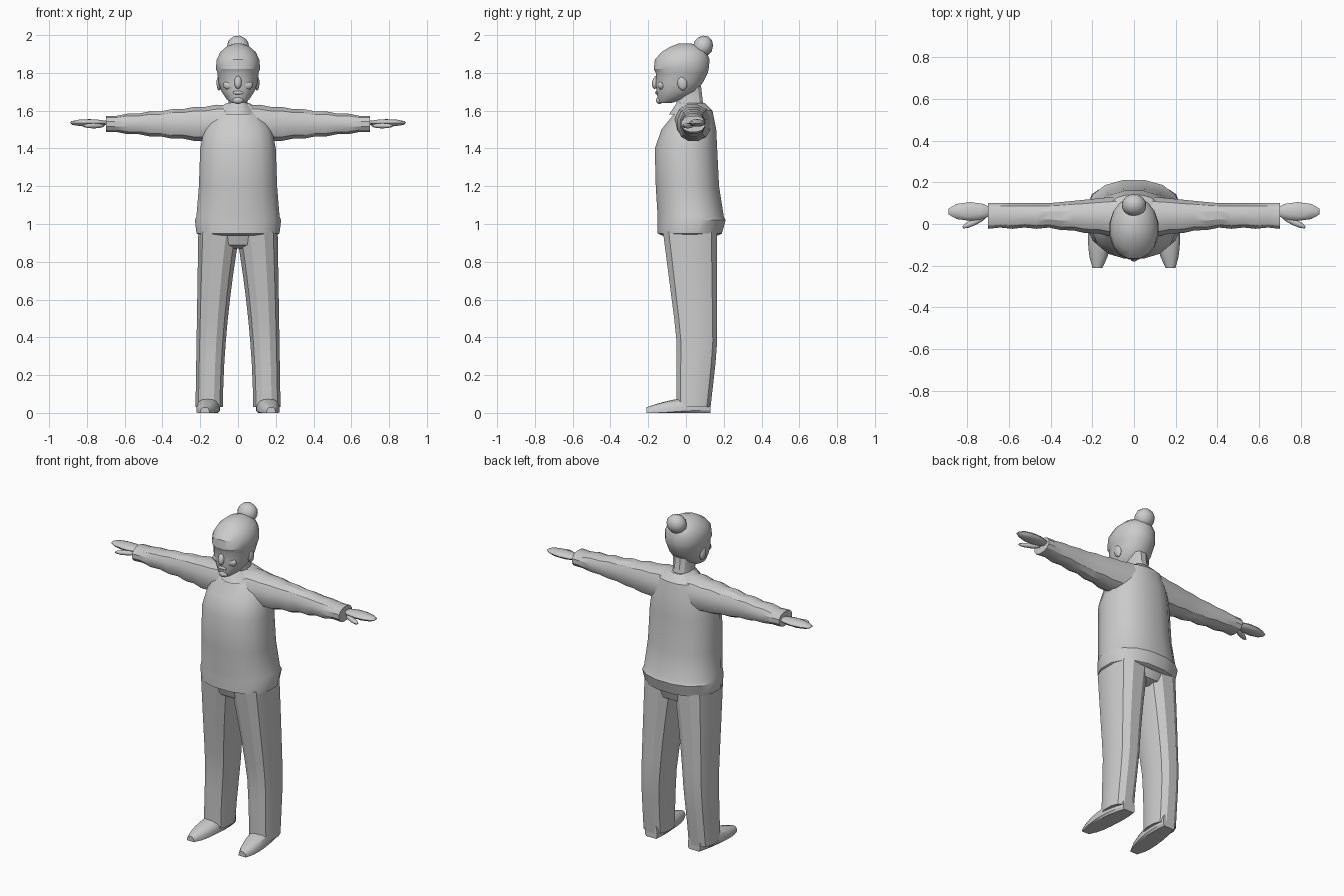
import bpy, bmesh, math
from mathutils import Vector, Matrix

cube = bpy.data.objects.get("Cube")
if cube:
    bpy.data.objects.remove(cube)

grey = bpy.data.materials.new("plain grey")
grey.use_nodes = True
grey.diffuse_color = (0.6, 0.6, 0.6, 1)
grey.node_tree.nodes["Principled BSDF"].inputs["Base Color"].default_value = grey.diffuse_color


def finish(bm, name, mirror):
    """Turn a bmesh into a shaded object, optionally mirrored across the middle."""
    bmesh.ops.recalc_face_normals(bm, faces=bm.faces)
    mesh = bpy.data.meshes.new(name)
    bm.to_mesh(mesh)
    bm.free()
    mesh.materials.append(grey)
    obj = bpy.data.objects.new(name, mesh)
    bpy.context.collection.objects.link(obj)
    bpy.ops.object.select_all(action="DESELECT")
    obj.select_set(True)
    bpy.context.view_layer.objects.active = obj
    bpy.ops.object.shade_smooth_by_angle(angle=math.radians(30))
    if mirror:
        obj.modifiers.new("mirror", "MIRROR")


def rounded(value, power, fit):
    """Push a sine or cosine outward towards a rounded square."""
    pushed = math.copysign(abs(value) ** (2 / power), value) * fit
    return max(-1, min(1, pushed))


def loft(name, axis, rings, sides=12, power=2.3, mirror=False, open_start=False):
    """Skin rounded sections; each ring is (position, low a, high a, low b, high b)."""
    bm = bmesh.new()
    loops = []
    fit = 1 / math.cos(math.pi / sides)
    for along, a_low, a_high, b_low, b_high in rings:
        loop = []
        for i in range(sides):
            angle = math.tau * (i + 0.5) / sides
            u = rounded(math.cos(angle), power, fit)
            v = rounded(math.sin(angle), power, fit)
            a = (a_low + a_high + u * (a_high - a_low)) / 2
            b = (b_low + b_high + v * (b_high - b_low)) / 2
            point = {"X": (along, a, b), "Y": (a, along, b), "Z": (a, b, along)}[axis]
            # nothing sinks through the ground, which keeps soles flat
            loop.append(bm.verts.new((point[0], point[1], max(0, point[2]))))
        loops.append(loop)
    for lower, upper in zip(loops, loops[1:]):
        for i in range(sides):
            j = (i + 1) % sides
            bm.faces.new((lower[i], lower[j], upper[j], upper[i]))
    bm.faces.new(loops[-1])
    if not open_start:
        bm.faces.new(loops[0])
    finish(bm, name, mirror)


def centred(rows):
    """Expand (height, half width, front, back) rows into loft rings."""
    return [(z, -half, half, front, back) for z, half, front, back in rows]


def blob(name, centre, size, turn=0, axis="X", mirror=False):
    """Place a stretched and turned icosphere."""
    bm = bmesh.new()
    shape = (Matrix.Translation(Vector(centre))
             @ Matrix.Rotation(turn, 4, axis)
             @ Matrix.Diagonal((*size, 1)))
    bmesh.ops.create_icosphere(bm, subdivisions=2, radius=1, matrix=shape)
    finish(bm, name, mirror)


def sleeve_ring(step, steps):
    """Taper from the shoulder to the cuff, with a crease at every other ring."""
    x = 0.7 * step / steps
    bulge = max(0, 1 - 2.5 * x)
    crease = 0.003 * (-1) ** step
    return (x,
            -0.02 - 0.05 * bulge - crease,
            0.1 + 0.04 * bulge,
            1.42 + 0.1 * x - crease,
            1.64 - 0.1 * x + crease)


def leg_ring(step, steps):
    """Straight outer seam, inner seam closing at the crotch, fuller thigh."""
    t = step / steps
    z = 0.03 + 0.93 * t
    thigh = max(0, t - 0.4)
    return (z,
            0.08 - 0.09 * t ** 1.8,
            0.225 - 0.015 * t,
            -0.05 - 0.12 * thigh,
            0.13 + 0.035 * min(1, 3 * t))


def shoe_ring(step, steps):
    """Heel to toe, splayed outward, with the top sloping down to the tip."""
    t = step / steps
    middle = 0.145 + 0.03 * t
    half = 0.06 * math.sqrt(math.sin(math.pi * (0.15 + 0.8 * t)))
    return (0.13 - 0.34 * t, middle - half, middle + half, -0.03, 0.09 - 0.06 * t * t)


def sweep(rule, steps):
    """Collect the rings that a rule gives from start to end."""
    return [rule(step, steps) for step in range(steps + 1)]


# Jumper body with a folded hem
loft("jumper_body", "Z", centred([
    (0.94, 0.2, -0.13, 0.17),
    (0.95, 0.22, -0.15, 0.19),
    (1.02, 0.228, -0.15, 0.21),
    (1.04, 0.22, -0.15, 0.2),
    (1.2, 0.207, -0.16, 0.175),
    (1.4, 0.2, -0.165, 0.165),
    (1.5, 0.18, -0.13, 0.16),
    (1.6, 0.13, -0.05, 0.14),
    (1.64, 0.06, -0.04, 0.1),
]), sides=16)

# Sleeves run across the shoulders and end in a cuff
loft("sleeves", "X", sweep(sleeve_ring, 12), mirror=True, open_start=True)

# Neck and collar
loft("neck", "Z", centred([
    (1.58, 0.07, -0.07, 0.11),
    (1.64, 0.05, -0.05, 0.09),
    (1.73, 0.055, -0.07, 0.08),
]))
loft("collar", "Z", centred([
    (1.58, 0.1, -0.09, 0.12),
    (1.64, 0.06, -0.05, 0.1),
]), power=2)

# Head, stepping out at the hairline
loft("head", "Z", centred([
    (1.64, 0.03, -0.145, -0.08),
    (1.66, 0.06, -0.15, -0.01),
    (1.7, 0.086, -0.155, 0.055),
    (1.75, 0.104, -0.16, 0.09),
    (1.8, 0.109, -0.16, 0.115),
    (1.82, 0.117, -0.17, 0.12),
    (1.87, 0.113, -0.165, 0.125),
    (1.91, 0.094, -0.13, 0.11),
    (1.94, 0.06, -0.08, 0.07),
    (1.955, 0.02, -0.04, 0.03),
]), sides=16, power=2.1)
blob("hair_bun", (0, 0.09, 1.94), (0.06, 0.053, 0.06), turn=-0.5)

# Face
blob("nose", (0, -0.16, 1.75), (0.02, 0.02, 0.036), turn=-0.2)
blob("cheeks", (0.045, -0.13, 1.735), (0.035, 0.02, 0.026), mirror=True)
blob("lips", (0, -0.153, 1.695), (0.03, 0.01, 0.01))
blob("chin", (0, -0.14, 1.655), (0.03, 0.02, 0.02))
blob("ears", (0.1, -0.02, 1.745), (0.014, 0.026, 0.04), turn=0.2, mirror=True)

# Hands: flat mitten with a separate thumb
blob("hands", (0.785, 0.06, 1.535), (0.11, 0.045, 0.02), mirror=True)
blob("thumbs", (0.765, 0.01, 1.52), (0.065, 0.016, 0.014), turn=-0.45, axis="Z", mirror=True)

# Trousers
loft("trouser_legs", "Z", sweep(leg_ring, 8), power=2.5, mirror=True)
loft("trouser_seat", "Z", centred([
    (0.87, 0.07, -0.07, 0.11),
    (0.89, 0.15, -0.1, 0.15),
    (0.96, 0.2, -0.12, 0.17),
]))

# Shoes
loft("shoes", "Y", sweep(shoe_ring, 7), sides=14, mirror=True)
